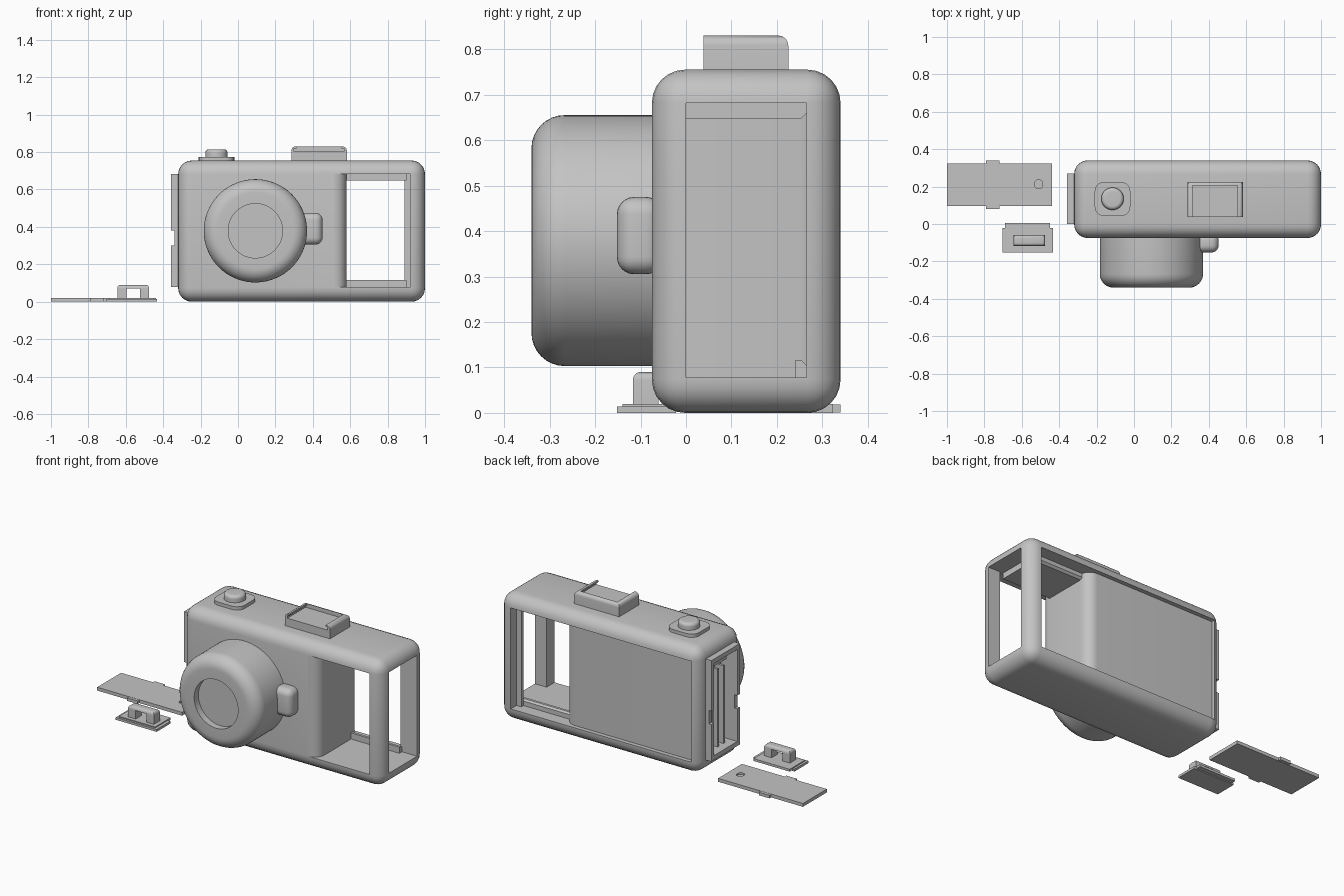
import bpy, bmesh, math

if "Cube" in bpy.data.objects:
    bpy.data.objects.remove(bpy.data.objects["Cube"])

grey = bpy.data.materials.new("plastic_grey")
grey.diffuse_color = (0.55, 0.55, 0.55, 1)
grey.use_nodes = True
grey.node_tree.nodes["Principled BSDF"].inputs["Base Color"].default_value = grey.diffuse_color


def finish(name, bm, smooth=True):
    bmesh.ops.recalc_face_normals(bm, faces=bm.faces)
    me = bpy.data.meshes.new(name)
    bm.to_mesh(me)
    bm.free()
    me.materials.append(grey)
    ob = bpy.data.objects.new(name, me)
    bpy.context.collection.objects.link(ob)
    if smooth:
        shade(ob)
    return ob


def shade(ob):
    bpy.ops.object.select_all(action='DESELECT')
    ob.select_set(True)
    bpy.context.view_layer.objects.active = ob
    bpy.ops.object.shade_smooth_by_angle(angle=math.radians(35))


def box(name, x, y, z, bevel=0, pick=None, seg=6):
    """Box from ranges; pick chooses edges to round by their two end points."""
    bm = bmesh.new()
    bmesh.ops.create_cube(bm, size=1)
    for v in bm.verts:
        for i, r in enumerate((x, y, z)):
            v.co[i] = r[0] if v.co[i] < 0 else r[1]
    if bevel:
        es = [e for e in bm.edges if pick is None or pick(e.verts[0].co, e.verts[1].co)]
        bmesh.ops.bevel(bm, geom=es, offset=bevel, segments=seg, profile=0.5, affect='EDGES')
    return finish(name, bm)


def prism(name, pts, z0, z1):
    """Extrude an xy outline along z."""
    bm = bmesh.new()
    f = bm.faces.new([bm.verts.new((px, py, z0)) for px, py in pts])
    r = bmesh.ops.extrude_face_region(bm, geom=[f])
    for v in r["geom"]:
        if isinstance(v, bmesh.types.BMVert):
            v.co.z = z1
    return finish(name, bm)


def lathe(name, profile, place, n=64):
    """Revolve (radius, height) points; place maps local points to the model."""
    bm = bmesh.new()
    rings = []
    for r, h in profile:
        if r == 0:
            rings.append([bm.verts.new(place(0, 0, h))])
        else:
            rings.append([bm.verts.new(place(r * math.cos(2 * math.pi * k / n),
                                             r * math.sin(2 * math.pi * k / n), h)) for k in range(n)])
    for a, b in zip(rings, rings[1:]):
        for k in range(n):
            j = (k + 1) % n
            q = [a[k % len(a)], a[j % len(a)], b[j % len(b)], b[k % len(b)]]
            bm.faces.new(list(dict.fromkeys(q)))
    return finish(name, bm)


def arc(cx, cy, r, a0, a1, n=8):
    return [(cx + r * math.cos(math.radians(a0 + (a1 - a0) * i / n)),
             cy + r * math.sin(math.radians(a0 + (a1 - a0) * i / n))) for i in range(n + 1)]


def cut(ob, *cutters):
    for c in cutters:
        m = ob.modifiers.new("cut", 'BOOLEAN')
        m.operation, m.solver, m.object = 'DIFFERENCE', 'EXACT', c
        bpy.context.view_layer.objects.active = ob
        bpy.ops.object.modifier_apply(modifier=m.name)
        bpy.data.objects.remove(c)
    shade(ob)


# Camera body: rounded case, open right end with a rounded inner block, shallow back panel
Z = (0.078, 0.682)
BACK = 0.315
body = box("camera_body", (-0.32, 1.0), (-0.075, 0.34), (0, 0.755), 0.073)
window = ([(0.516, -0.2)] + arc(0.516, -0.011, 0.064, -90, 0)
          + arc(0.516, BACK - 0.064, 0.064, 0, 90)
          + [(-0.27, BACK), (-0.27, 0.5), (0.922, 0.5), (0.922, -0.2)])
cut(body,
    prism("window_cutter", window, *Z),
    box("side_cutter", (0.7, 1.1), (0, 0.265), Z),
    box("bay_cutter", (-0.5, -0.25), (0.025, 0.245), (0.105, 0.655)))

# Lips around the inside of the open end
box("top_lip", (0.57, 0.9), (0.0, 0.265), (0.647, 0.69), 0.012,
    lambda a, b: min(a.y, b.y) > 0.2 and max(a.z, b.z) < 0.66, 1)
box("bottom_lip", (0.57, 0.9), (0.24, 0.265), (0.07, 0.115), 0.01,
    lambda a, b: min(a.y, b.y) > 0.25 and min(a.z, b.z) > 0.1, 1)
box("side_lip", (0.89, 0.925), (0.265, 0.285), Z)

# Left bay collar with latch notches and inner ribs
collar = box("bay_collar", (-0.357, -0.27), (0, 0.27), (0.078, 0.682))
cut(collar,
    box("collar_cutter", (-0.5, -0.2), (0.025, 0.245), (0.105, 0.655)),
    box("notch_cutter", (-0.5, -0.34), (-0.1, 0.5), (0.30, 0.38)))
for i, y in enumerate((0.075, 0.13, 0.185)):
    box("bay_rib_%d" % (i + 1), (-0.31, -0.24), (y, y + 0.014), (0.10, 0.57))
box("bay_contact_block", (-0.31, -0.24), (0.06, 0.21), (0.60, 0.66))

# Lens barrel with a shallow round recess
R, D = 0.276, 0.265
lens = [(0, 0.225), (0.145, 0.225), (0.145, D)] + arc(R - 0.073, D - 0.073, 0.073, 90, 0) + [(R, -0.02), (0, -0.02)]
lathe("lens_barrel", lens, lambda a, b, h: (0.093 + a, -0.075 - h, 0.379 + b), 96)

# Focus grip beside the lens
grip = box("focus_grip", (0.33, 0.452), (-0.152, -0.05), (0.305, 0.475), 0.038)

# Shutter plate and button
box("shutter_plate", (-0.21, -0.02), (0.042, 0.225), (0.74, 0.775), 0.05,
    lambda a, b: abs(a.z - b.z) > 0.01)
button = [(0, 0.815)] + arc(0.04, 0.795, 0.02, 90, 0) + [(0.06, 0.765), (0, 0.765)]
lathe("shutter_button", button, lambda a, b, h: (-0.115 + a, 0.135 + b, h), 48)

# Accessory shoe: tray open to the front, lips over the sides
shoe = box("accessory_shoe", (0.285, 0.582), (0.038, 0.225), (0.74, 0.83), 0.022,
           lambda a, b: (a.z > 0.8 and b.z > 0.8 and abs(a.y - b.y) > 0.1)
           or (a.y > 0.2 and b.y > 0.2 and a.z > 0.8 and b.z > 0.8))
cut(shoe,
    box("shoe_cutter", (0.312, 0.553), (0, 0.205), (0.805, 0.9)),
    box("shoe_slot_cutter", (0.30, 0.567), (0, 0.21), (0.803, 0.82)))

# Detached bay door with side tabs and a latch hole
door = box("bay_door", (-1.0, -0.438), (0.097, 0.323), (0, 0.02))
box("door_tabs", (-0.79, -0.72), (0.08, 0.34), (0.001, 0.019))
cut(door, box("latch_cutter", (-0.53, -0.49), (0.19, 0.235), (0.01, 0.1), 0.015,
              lambda a, b: abs(a.z - b.z) > 0.01))

# Detached strap loop on its base plate
box("loop_base", (-0.703, -0.432), (-0.152, -0.022), (0, 0.014))
box("loop_base_tongue", (-0.69, -0.45), (-0.14, 0.005), (0.006, 0.02))
loop = box("strap_loop", (-0.645, -0.475), (-0.117, -0.06), (0.01, 0.09), 0.018,
           lambda a, b: a.z > 0.05 and b.z > 0.05)
cut(loop, box("loop_cutter", (-0.595, -0.525), (-0.3, 0.1), (0.018, 0.07)))
